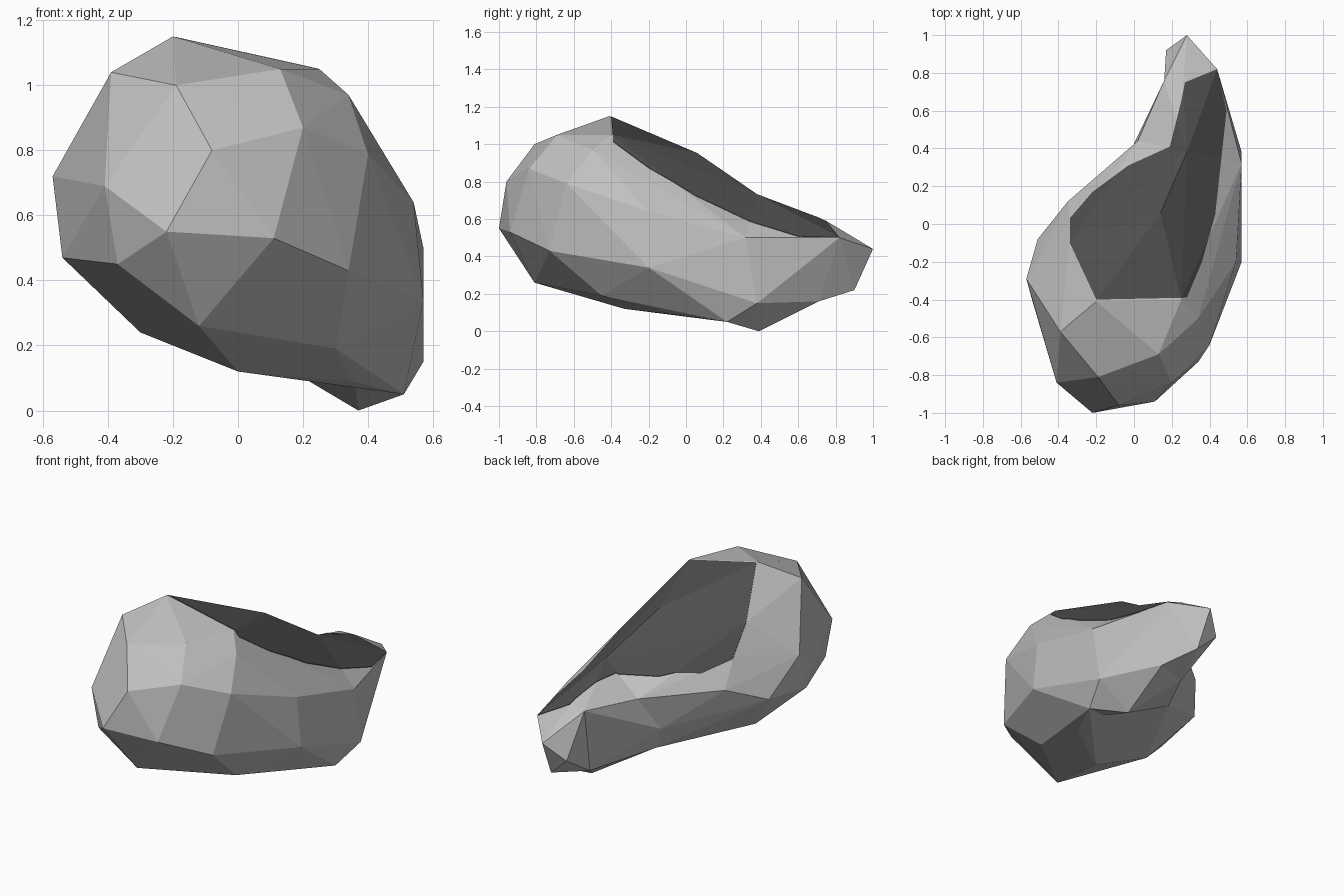
import bpy
import bmesh

cube = bpy.data.objects.get("Cube")
if cube:
    bpy.data.objects.remove(cube, do_unlink=True)


def make_material(name, value):
    mat = bpy.data.materials.new(name)
    mat.use_nodes = True
    colour = (value, value, value, 1)
    mat.diffuse_color = colour
    mat.node_tree.nodes["Principled BSDF"].inputs["Base Color"].default_value = colour
    return mat


def make_object(name, bm, material):
    bmesh.ops.recalc_face_normals(bm, faces=bm.faces)
    mesh = bpy.data.meshes.new(name)
    bm.to_mesh(mesh)
    bm.free()
    mesh.materials.append(material)
    obj = bpy.data.objects.new(name, mesh)
    bpy.context.scene.collection.objects.link(obj)
    return obj


def faceted_lump(name, corners, material):
    """Flat-faced convex lump wrapped around its corner points."""
    bm = bmesh.new()
    for corner in corners:
        bm.verts.new(corner)
    bmesh.ops.convex_hull(bm, input=bm.verts)
    loose = [v for v in bm.verts if not v.link_faces]
    bmesh.ops.delete(bm, geom=loose, context="VERTS")
    return make_object(name, bm, material)


def upright_prism(name, outline, low, high, material):
    """Vertical column with the given plan outline."""
    bm = bmesh.new()
    base = bm.faces.new([bm.verts.new((x, y, low)) for x, y in outline])
    side = bmesh.ops.extrude_face_region(bm, geom=[base])
    top = [g for g in side["geom"] if isinstance(g, bmesh.types.BMVert)]
    bmesh.ops.translate(bm, verts=top, vec=(0, 0, high - low))
    return make_object(name, bm, material)


def combine(obj, other, operation):
    mod = obj.modifiers.new(operation.title(), "BOOLEAN")
    mod.operation = operation
    mod.solver = "EXACT"
    mod.object = other
    other.hide_render = True
    other.hide_viewport = True
    other.hide_set(True)


stone = make_material("pale grey stone", 0.53)
dark = make_material("dark grey stone", 0.075)

# Broad head of the body
crown = [(-.2, -.41, 1.15), (-.39, -.57, 1.04), (-.19, -.81, 1), (.13, -.69, 1.05),
         (.25, -.4, 1.05), (.34, -.5, .97), (.14, .06, .95), (.28, .38, .73)]
face = [(-.08, -.96, .8), (.2, -.84, .87), (.4, -.64, .79), (-.41, -.84, .69),
        (-.22, -1, .55), (.11, -.94, .53), (.34, -.73, .43), (-.37, -.83, .45)]
flanks = [(-.57, -.29, .72), (-.54, -.4, .47), (-.51, -.08, .51), (-.34, .02, .77),
          (-.34, -.1, .93), (-.35, .12, .6), (.02, .44, .57), (-.05, .32, .36),
          (.54, -.2, .64), (.57, -.2, .34), (.57, .32, .5)]
underside = [(-.12, -.81, .26), (.3, -.45, .19), (-.3, -.25, .24), (0, -.33, .12),
             (.35, -.07, .09), (0, .3, .22), (.57, .38, .15), (.51, .22, .05)]
head = crown + face + flanks + underside

# Neck and tip overlap inside the stone, so the creases between them stay concave
root = [(.28, .38, .73), (.02, .44, .57), (-.05, .32, .36), (.57, .32, .5), (.57, .38, .15),
        (.51, .22, .05), (.37, .39, 0), (0, .3, .22), (.35, 0, .15), (.2, .1, .4)]
collar = [(.16, .76, .58), (.26, .75, .59), (.44, .82, .5), (.39, .71, .16), (.2, .65, .16)]
end = [(.28, 1, .44), (.17, .92, .33), (.29, .9, .22), (.3, .6, .4)]
neck = root + collar

body = faceted_lump("body", head, stone)
combine(body, faceted_lump("neck", neck, stone), "UNION")
combine(body, faceted_lump("tip", collar + end, stone), "UNION")

# Dark top: each lump trimmed to an outline and lifted slightly
outline = [(-.34, .03), (-.34, -.1), (-.2, -.4), (.28, -.39), (.36, -.2), (.43, .05),
           (.49, .6), (.44, .82), (.27, .75), (.25, .65), (.19, .41), (-.03, .31), (-.22, .17)]
trim = upright_prism("dark_top_trim", outline, .47, 1.3, dark)
for name, corners in (("dark_head_top", head), ("dark_neck_top", neck)):
    cap = faceted_lump(name, corners, dark)
    combine(cap, trim, "INTERSECT")
    cap.location.z = .003
